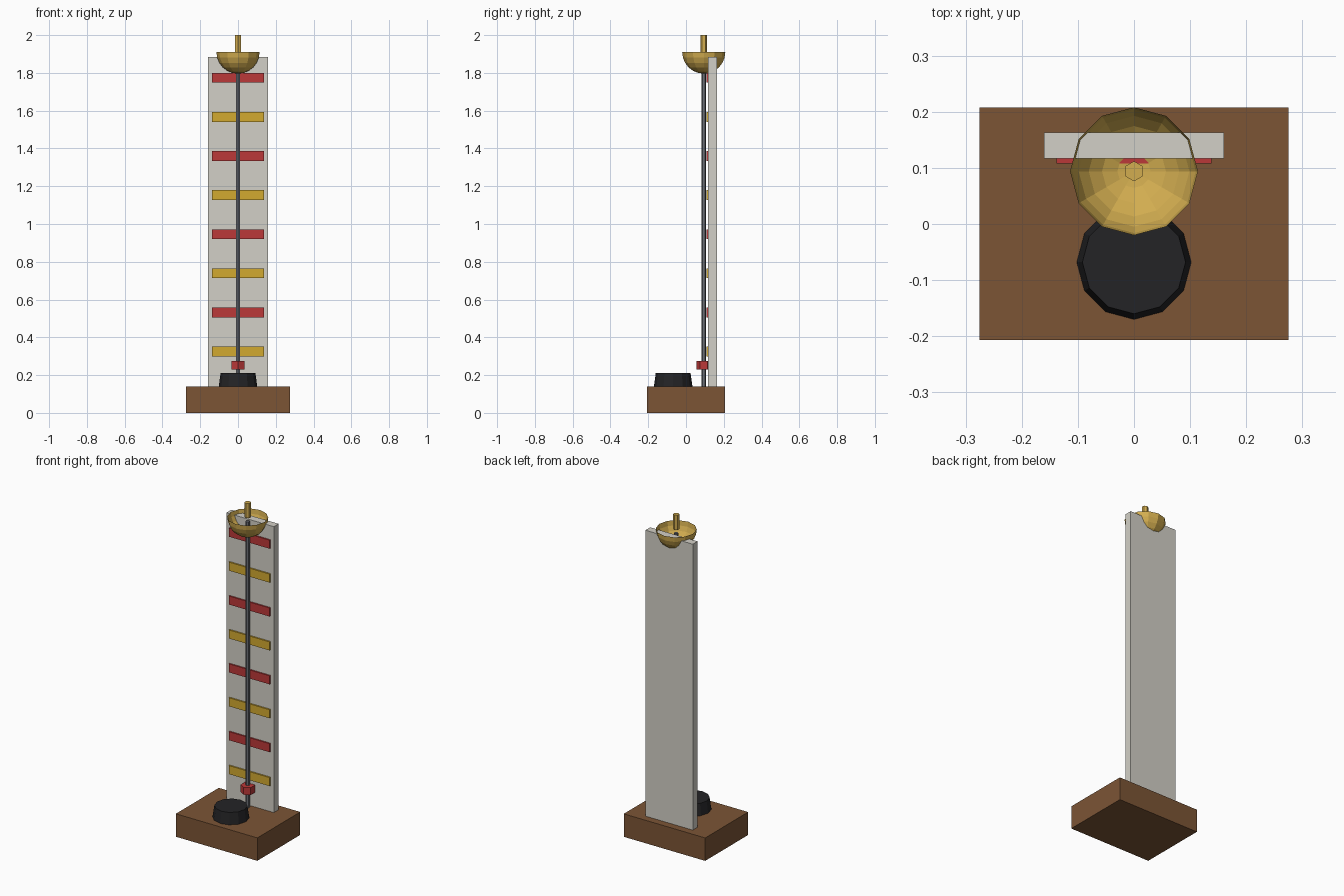
import bpy, bmesh, math
from mathutils import Matrix

if "Cube" in bpy.data.objects:
    bpy.data.objects.remove(bpy.data.objects["Cube"])


def material(name, rgb):
    m = bpy.data.materials.new(name)
    m.diffuse_color = (*rgb, 1)
    m.use_nodes = True
    m.node_tree.nodes["Principled BSDF"].inputs["Base Color"].default_value = m.diffuse_color
    return m


WOOD = material("wood", (0.20, 0.09, 0.036))
CREAM = material("cream", (0.65, 0.63, 0.57))
RED = material("red", (0.50, 0.04, 0.04))
YELLOW = material("yellow", (0.65, 0.40, 0.03))
BLACK = material("black", (0.017, 0.017, 0.019))
STEEL = material("steel", (0.15, 0.16, 0.18))
BRASS = material("brass", (0.65, 0.42, 0.08))


def finish(name, bm, mat):
    me = bpy.data.meshes.new(name)
    bm.to_mesh(me)
    bm.free()
    me.materials.append(mat)
    ob = bpy.data.objects.new(name, me)
    bpy.context.collection.objects.link(ob)
    return ob


def box(name, x, y0, y1, z0, z1, mat):
    bm = bmesh.new()
    bmesh.ops.create_cube(bm, size=1, matrix=Matrix.Translation((0, (y0 + y1) / 2, (z0 + z1) / 2))
                          @ Matrix.Diagonal((2 * x, y1 - y0, z1 - z0, 1)))
    return finish(name, bm, mat)


def prism(name, y, z0, z1, r0, r1, sides, mat):
    # a corner of the polygon points along y
    bm = bmesh.new()
    bmesh.ops.create_cone(bm, cap_ends=True, segments=sides, radius1=r0, radius2=r1, depth=z1 - z0,
                          matrix=Matrix.Translation((0, y, (z0 + z1) / 2)))
    turn = min((v.co for v in bm.verts), key=lambda c: abs(math.atan2(c.y - y, c.x) - math.pi / 2))
    angle = math.pi / 2 - math.atan2(turn.y - y, turn.x)
    bmesh.ops.rotate(bm, verts=bm.verts, cent=(0, y, 0), matrix=Matrix.Rotation(angle, 3, 'Z'))
    return finish(name, bm, mat)


# Base and tall scale board
box("base", 0.275, -0.2065, 0.2075, 0, 0.14, WOOD)
box("board", 0.16, 0.117, 0.163, 0.14, 1.885, CREAM)

# Alternating scale stripes
for i in range(8):
    z = 0.325 + i * 0.207
    box(f"stripe_{i + 1}", 0.138, 0.108, 0.119, z - 0.026, z + 0.026, RED if i % 2 else YELLOW)

# Strike pad, guide rod and sliding puck
AXIS = 0.094
prism("strike_pad", -0.068, 0.14, 0.211, 0.102, 0.092, 12, BLACK)
prism("guide_rod", AXIS, 0.14, 1.885, 0.012, 0.012, 6, STEEL)
prism("slider", AXIS, 0.23, 0.275, 0.039, 0.039, 6, RED)

# Open bell bowl, a half circle profile spun about the rod axis
R, RIM, STEPS = 0.114, 1.91, 6
bm = bmesh.new()
verts = [bm.verts.new((R * math.sin(a), AXIS, RIM - R * math.cos(a)))
         for a in (math.pi / 2 * k / STEPS for k in range(STEPS + 1))]
edges = [bm.edges.new(p) for p in zip(verts, verts[1:])]
bmesh.ops.spin(bm, geom=verts + edges, cent=(0, AXIS, 0), axis=(0, 0, 1),
               angle=2 * math.pi, steps=12)
bmesh.ops.remove_doubles(bm, verts=bm.verts, dist=1e-4)
bmesh.ops.recalc_face_normals(bm, faces=bm.faces)
low = min(bm.faces, key=lambda f: f.calc_center_median().z)
if low.normal.z > 0:
    bmesh.ops.reverse_faces(bm, faces=bm.faces)
finish("bell", bm, BRASS)

# Pin above the bell
prism("bell_pin", AXIS, 1.91, 2.0, 0.018, 0.018, 6, BRASS)
